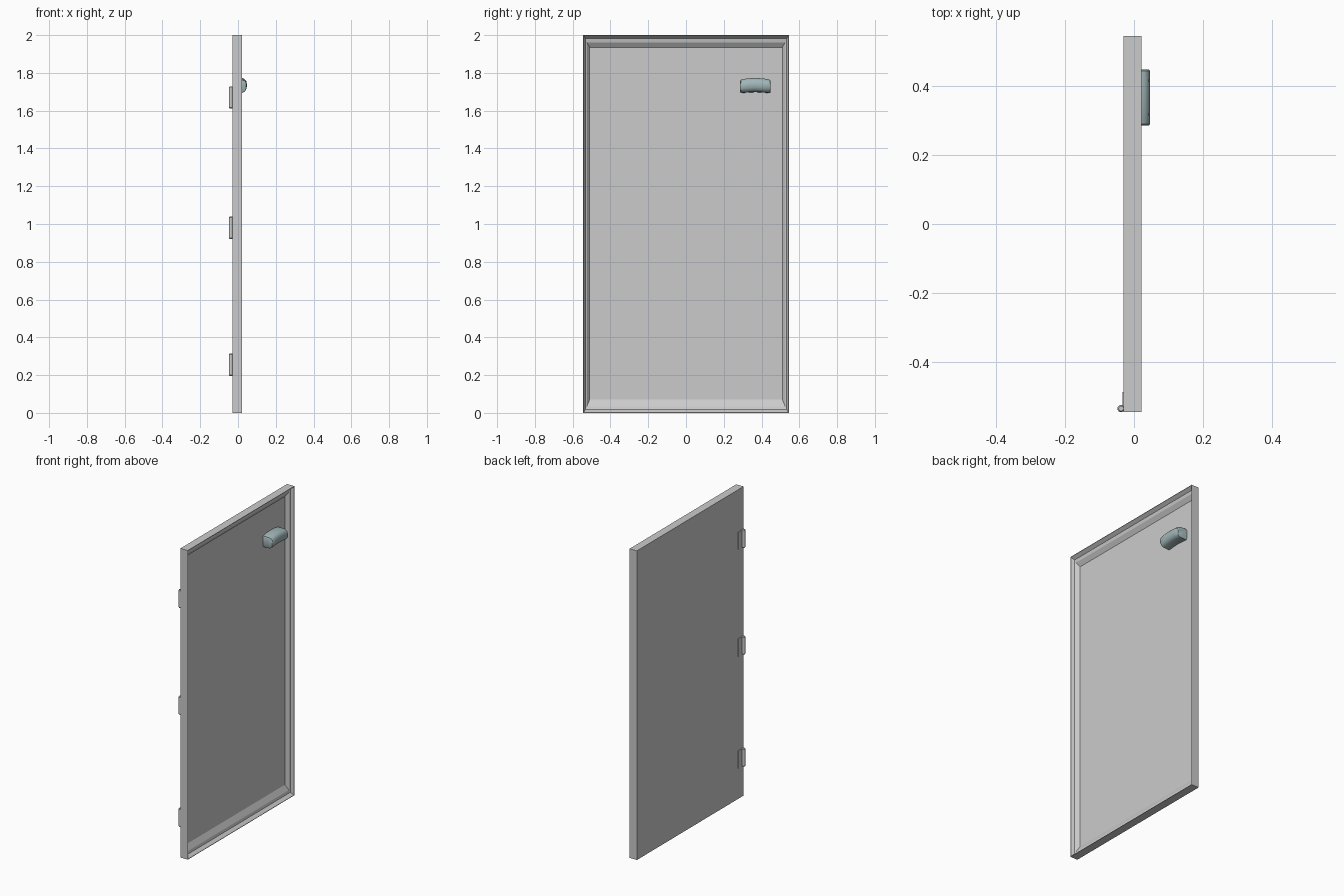
import bpy, bmesh, math

if "Cube" in bpy.data.objects:
    bpy.data.objects.remove(bpy.data.objects["Cube"])


def loft(name, rings):
    """Skin a list of equal-length point rings and cap both ends."""
    bm = bmesh.new()
    loops = [[bm.verts.new(p) for p in ring] for ring in rings]
    n = len(loops[0])
    for a, b in zip(loops, loops[1:]):
        for i in range(n):
            j = (i + 1) % n
            bm.faces.new((a[i], a[j], b[j], b[i]))
    bm.faces.new(loops[0])
    bm.faces.new(loops[-1])
    bmesh.ops.recalc_face_normals(bm, faces=bm.faces)
    mesh = bpy.data.meshes.new(name)
    bm.to_mesh(mesh)
    bm.free()
    obj = bpy.data.objects.new(name, mesh)
    bpy.context.collection.objects.link(obj)
    return obj


def smooth(obj, angle):
    bpy.ops.object.select_all(action='DESELECT')
    obj.select_set(True)
    bpy.context.view_layer.objects.active = obj
    bpy.ops.object.shade_smooth_by_angle(angle=math.radians(angle))


# Door slab: flat back, stepped moulding down to a sunken front panel
# (x, side inset, bottom inset, top inset)
steps = [(-0.03, 0, 0, 0), (0.022, 0, 0, 0), (0.022, 0.003, 0.003, 0.003),
         (0.001, 0.012, 0.018, 0.018), (-0.003, 0.02, 0.035, 0.038),
         (-0.022, 0.035, 0.07, 0.065)]
loft("door_panel", [
    [(x, -0.545 + s, b), (x, 0.545 - s, b), (x, 0.545 - s, 2 - t), (x, -0.545 + s, 2 - t)]
    for x, s, b, t in steps])

# Arched handle: rounded section swept across the panel, drooping at the ends
section = [(-0.024, -0.037), (0.024, -0.035), (0.038, -0.027), (0.046, -0.012),
           (0.047, 0.006), (0.043, 0.024), (0.033, 0.034), (0.018, 0.038), (-0.024, 0.038)]
stations = [(-0.081, 0.72), (-0.077, 0.94), (-0.045, 1), (0, 1),
            (0.045, 1), (0.077, 0.94), (0.081, 0.72)]
handle = loft("handle", [
    [(x if x < 0 else x - 0.012 * (1 - k), 0.367 + y,
      1.735 - 0.008 * (y / 0.08) ** 2 + z * k) for x, z in section]
    for y, k in stations])
smooth(handle, 35)
mat = bpy.data.materials.new("handle_paint")
mat.diffuse_color = (0.36, 0.47, 0.48, 1)
mat.use_nodes = True
mat.node_tree.nodes["Principled BSDF"].inputs["Base Color"].default_value = mat.diffuse_color
handle.data.materials.append(mat)

# Hinges on the back edge: knuckle barrel with a thin leaf
for i, zc in enumerate((0.255, 0.98, 1.67)):
    barrel = loft(f"hinge_barrel_{i + 1}", [
        [(-0.0375 + r * math.cos(a * math.tau / 16),
          -0.5355 + r * math.sin(a * math.tau / 16), zc + dz) for a in range(16)]
        for dz, r in ((-0.059, 0.007), (-0.054, 0.0105), (0.054, 0.0105), (0.059, 0.007))])
    smooth(barrel, 30)
    loft(f"hinge_leaf_{i + 1}", [
        [(x, -0.536, zc - 0.056), (x, -0.488, zc - 0.056),
         (x, -0.488, zc + 0.056), (x, -0.536, zc + 0.056)] for x in (-0.034, -0.029)])
